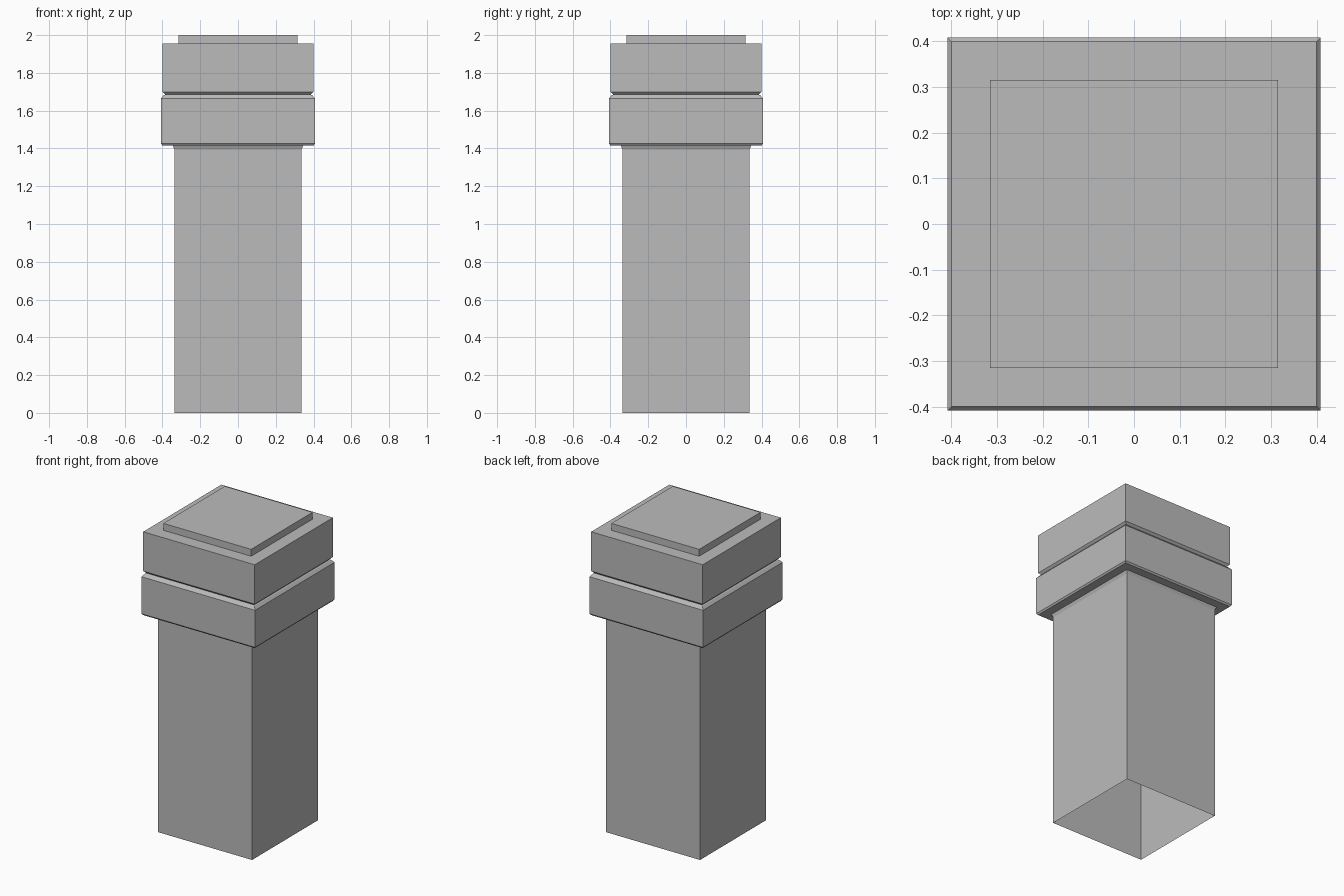
import bpy
import bmesh

cube = bpy.data.objects.get("Cube")
if cube:
    bpy.data.objects.remove(cube, do_unlink=True)

stone = bpy.data.materials.new("grey_stone")
stone.use_nodes = True
stone.diffuse_color = (0.5, 0.5, 0.5, 1)
stone.node_tree.nodes["Principled BSDF"].inputs["Base Color"].default_value = (0.5, 0.5, 0.5, 1)


def square_loft(name, profile, close_top=False):
    """Stack square rings given as (half width, height) and skin them."""
    bm = bmesh.new()
    rings = [[bm.verts.new((sx * r, sy * r, z))
              for sx, sy in ((-1, -1), (1, -1), (1, 1), (-1, 1))]
             for r, z in profile]
    for low, high in zip(rings, rings[1:]):
        for i in range(4):
            j = (i + 1) % 4
            bm.faces.new((low[i], low[j], high[j], high[i]))
    if close_top:
        bm.faces.new(rings[-1])
    mesh = bpy.data.meshes.new(name)
    bm.to_mesh(mesh)
    bm.free()
    mesh.materials.append(stone)
    obj = bpy.data.objects.new(name, mesh)
    bpy.context.collection.objects.link(obj)
    return obj


# Hollow shaft, open underneath, with a small flare below the collar
square_loft("shaft", [(0.337, 0), (0.337, 1.395), (0.345, 1.415)])

# Collar with softened edges, ending in the recessed groove
square_loft("collar", [(0.345, 1.415), (0.4, 1.415), (0.408, 1.425),
                       (0.408, 1.665), (0.393, 1.682), (0.385, 1.685)])

# Cap block with chamfered underside and flat ledge
square_loft("cap", [(0.385, 1.685), (0.4, 1.7), (0.4, 1.955), (0.315, 1.955)])

# Raised top plate
square_loft("top_plate", [(0.315, 1.955), (0.315, 2.0)], close_top=True)
